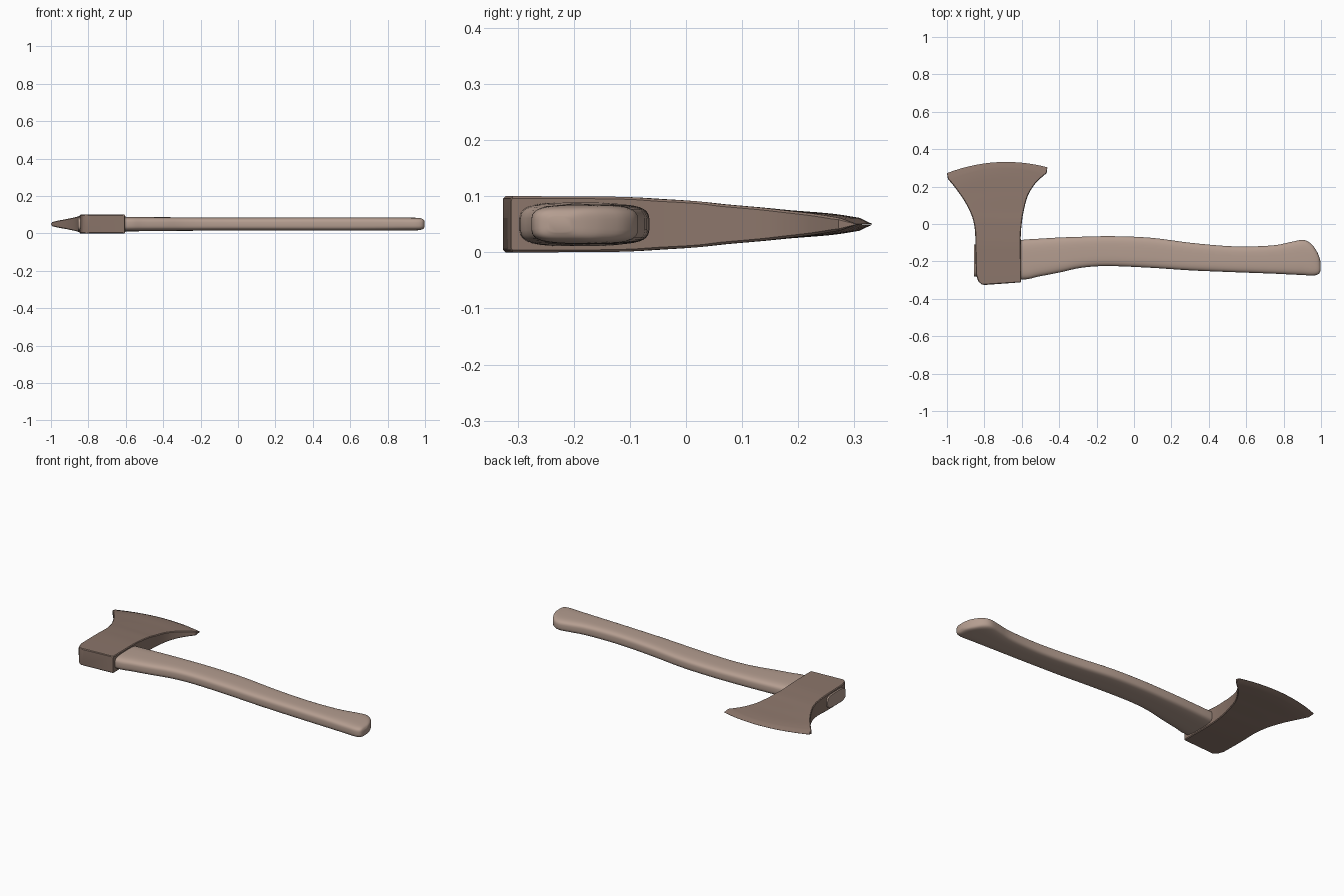
import bpy, bmesh, math
from mathutils import Vector

if "Cube" in bpy.data.objects:
    bpy.data.objects.remove(bpy.data.objects["Cube"])

ZC = 0.05  # mid-plane height


def material(name, rgb):
    m = bpy.data.materials.new(name)
    m.diffuse_color = (*rgb, 1)
    m.use_nodes = True
    m.node_tree.nodes["Principled BSDF"].inputs["Base Color"].default_value = m.diffuse_color
    return m


def smooth_rows(rows, steps):
    """Catmull-Rom interpolation through rows of numbers."""
    out = []
    for i in range(len(rows) - 1):
        p0, p1 = rows[max(i - 1, 0)], rows[i]
        p2, p3 = rows[i + 1], rows[min(i + 2, len(rows) - 1)]
        for k in range(steps):
            t = k / steps
            out.append([0.5 * (2 * b + (c - a) * t + (2 * a - 5 * b + 4 * c - d) * t * t
                               + (3 * b - a - 3 * c + d) * t ** 3)
                        for a, b, c, d in zip(p0, p1, p2, p3)])
    return out + [list(rows[-1])]


def loft(name, rings, mat, angle):
    """Skin closed rings of points and cap both ends."""
    bm = bmesh.new()
    loops = [[bm.verts.new(p) for p in ring] for ring in rings]
    n = len(loops[0])
    for a, b in zip(loops, loops[1:]):
        for i in range(n):
            j = (i + 1) % n
            bm.faces.new((a[i], a[j], b[j], b[i]))
    bm.faces.new(loops[0])
    bm.faces.new(loops[-1])
    bmesh.ops.recalc_face_normals(bm, faces=bm.faces)
    me = bpy.data.meshes.new(name)
    bm.to_mesh(me)
    bm.free()
    me.materials.append(mat)
    ob = bpy.data.objects.new(name, me)
    bpy.context.collection.objects.link(ob)
    bpy.ops.object.select_all(action='DESELECT')
    ob.select_set(True)
    bpy.context.view_layer.objects.active = ob
    bpy.ops.object.shade_smooth_by_angle(angle=math.radians(angle))
    return ob


steel = material("dark brown steel", (0.26, 0.18, 0.145))
wood = material("light brown wood", (0.46, 0.34, 0.28))

# Axe head: left x, left y, right x, right y, arc bulge, half thickness
poll = [(-.80, -.326, -.606, -.312, 0, .046), (-.815, -.322, -.604, -.309, 0, .05),
        (-.832, -.308, -.603, -.30, 0, .05)]
cheek = [(-.845, -.27, -.603, -.27, 0, .05), (-.848, -.12, -.605, -.12, 0, .049),
         (-.850, -.04, -.605, -.05, 0, .045), (-.860, .02, -.598, .02, 0, .041),
         (-.877, .067, -.591, .062, .002, .036), (-.905, .12, -.575, .13, .01, .030),
         (-.930, .158, -.556, .174, .02, .025), (-.965, .205, -.52, .225, .045, .019),
         (-.995, .240, -.467, .272, .052, .0115)]
edge = [(-1.0, .272, -.463, .303, .043, .0006)]

COLS = 14
rings = []
for xl, yl, xr, yr, bulge, h in poll + smooth_rows(cheek, 3) + edge:
    a, b = Vector((xl, yl, 0)), Vector((xr, yr, 0))
    c = min(.004, h * .3)
    e = c / (b - a).length
    ts = [0, e] + [i / COLS for i in range(1, COLS)] + [1 - e, 1]

    def side(s):
        pts = []
        for t in ts:
            p = a.lerp(b, t)
            hz = h - c if t in (0, 1) else h
            pts.append((p.x, p.y + bulge * 4 * t * (1 - t), ZC + s * hz))
        return pts
    rings.append(side(1) + side(-1)[::-1])
loft("axe_head", rings, steel, 30)

# Handle: top x, top y, bottom x, bottom y, half thickness
stations = [(-.856, -.11, -.856, -.28, .038), (-.605, -.085, -.605, -.297, .039),
            (-.50, -.078, -.51, -.281, .038), (-.396, -.072, -.396, -.259, .037),
            (-.28, -.068, -.28, -.234, .036), (-.118, -.065, -.14, -.225, .035),
            (.086, -.073, .086, -.234, .035), (.30, -.10, .30, -.248, .035),
            (.487, -.117, .487, -.256, .035), (.62, -.12, .62, -.261, .035),
            (.754, -.113, .754, -.266, .035), (.834, -.097, .834, -.27, .035),
            (.904, -.085, .90, -.273, .035), (.947, -.105, .95, -.276, .034),
            (.975, -.142, .978, -.272, .031), (.990, -.175, .992, -.262, .025),
            (.998, -.205, .998, -.245, .014)]
N = 32
rings = []
for xt, yt, xb, yb, h in smooth_rows(stations, 4):
    top, bot = Vector((xt, yt, ZC)), Vector((xb, yb, ZC))
    mid, half = (top + bot) / 2, (top - bot) / 2
    ring = []
    for i in range(N):
        ang = 2 * math.pi * (i + .5) / N
        u, w = math.cos(ang), math.sin(ang)
        u = math.copysign(abs(u) ** .55, u)   # rounded-rectangle section
        w = math.copysign(abs(w) ** .55, w)
        ring.append(mid + half * u + Vector((0, 0, h * w)))
    rings.append(ring)
loft("handle", rings, wood, 50)
